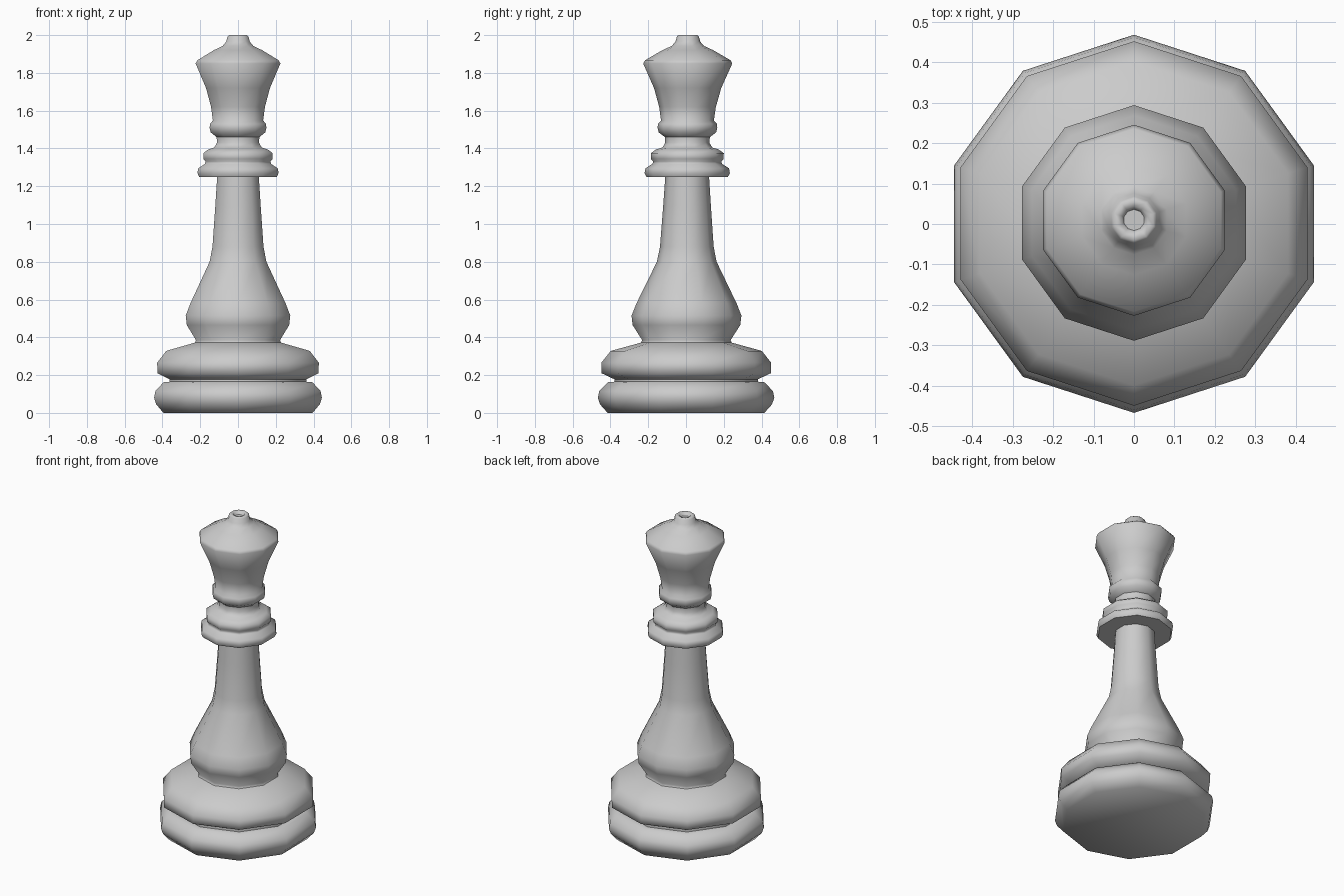
import bpy, bmesh, math

if "Cube" in bpy.data.objects:
    bpy.data.objects.remove(bpy.data.objects["Cube"])

SIDES = 10
LEAN = 0.005  # the piece leans very slightly towards +y


def lathe(name, profile, cap_bottom=False, cap_top=False):
    """Ten-sided turned part from (radius, height) pairs."""
    bm = bmesh.new()
    rings = []
    for r, z in profile:
        ring = []
        for i in range(SIDES):
            a = math.pi / 2 + 2 * math.pi * i / SIDES
            ring.append(bm.verts.new((r * math.cos(a), r * math.sin(a) + LEAN * z, z)))
        rings.append(ring)
    for low, high in zip(rings, rings[1:]):
        for i in range(SIDES):
            j = (i + 1) % SIDES
            bm.faces.new((low[i], low[j], high[j], high[i]))
    if cap_bottom:
        bm.faces.new(rings[0][::-1])
    if cap_top:
        bm.faces.new(rings[-1])
    mesh = bpy.data.meshes.new(name)
    bm.to_mesh(mesh)
    bm.free()
    obj = bpy.data.objects.new(name, mesh)
    bpy.context.collection.objects.link(obj)
    bpy.ops.object.select_all(action='DESELECT')
    obj.select_set(True)
    bpy.context.view_layer.objects.active = obj
    bpy.ops.object.shade_smooth_by_angle(angle=math.radians(62))
    return obj


# Two stacked base discs
lathe("base", [(0.415, 0.0), (0.455, 0.045), (0.467, 0.08), (0.46, 0.115),
               (0.415, 0.162), (0.38, 0.165), (0.38, 0.178), (0.448, 0.21),
               (0.45, 0.265), (0.40, 0.328), (0.24, 0.372)], cap_bottom=True)

# Flared stem
lathe("stem", [(0.24, 0.372), (0.234, 0.385), (0.285, 0.465), (0.291, 0.515),
               (0.265, 0.58), (0.158, 0.80), (0.142, 0.88), (0.126, 1.10), (0.116, 1.25)])

# Collar rings
lathe("collar", [(0.116, 1.25), (0.216, 1.25), (0.226, 1.27), (0.221, 1.295),
                 (0.185, 1.318), (0.18, 1.33), (0.193, 1.345), (0.193, 1.375),
                 (0.165, 1.395), (0.132, 1.405), (0.117, 1.43), (0.119, 1.46)])

# Flared head with a dished tip
lathe("head", [(0.119, 1.46), (0.152, 1.485), (0.158, 1.51), (0.156, 1.53),
               (0.14, 1.548), (0.15, 1.62), (0.178, 1.72), (0.236, 1.85),
               (0.226, 1.867), (0.135, 1.92), (0.085, 1.943), (0.066, 1.965),
               (0.058, 1.993), (0.05, 2.0), (0.034, 1.997), (0.026, 1.98)], cap_top=True)
